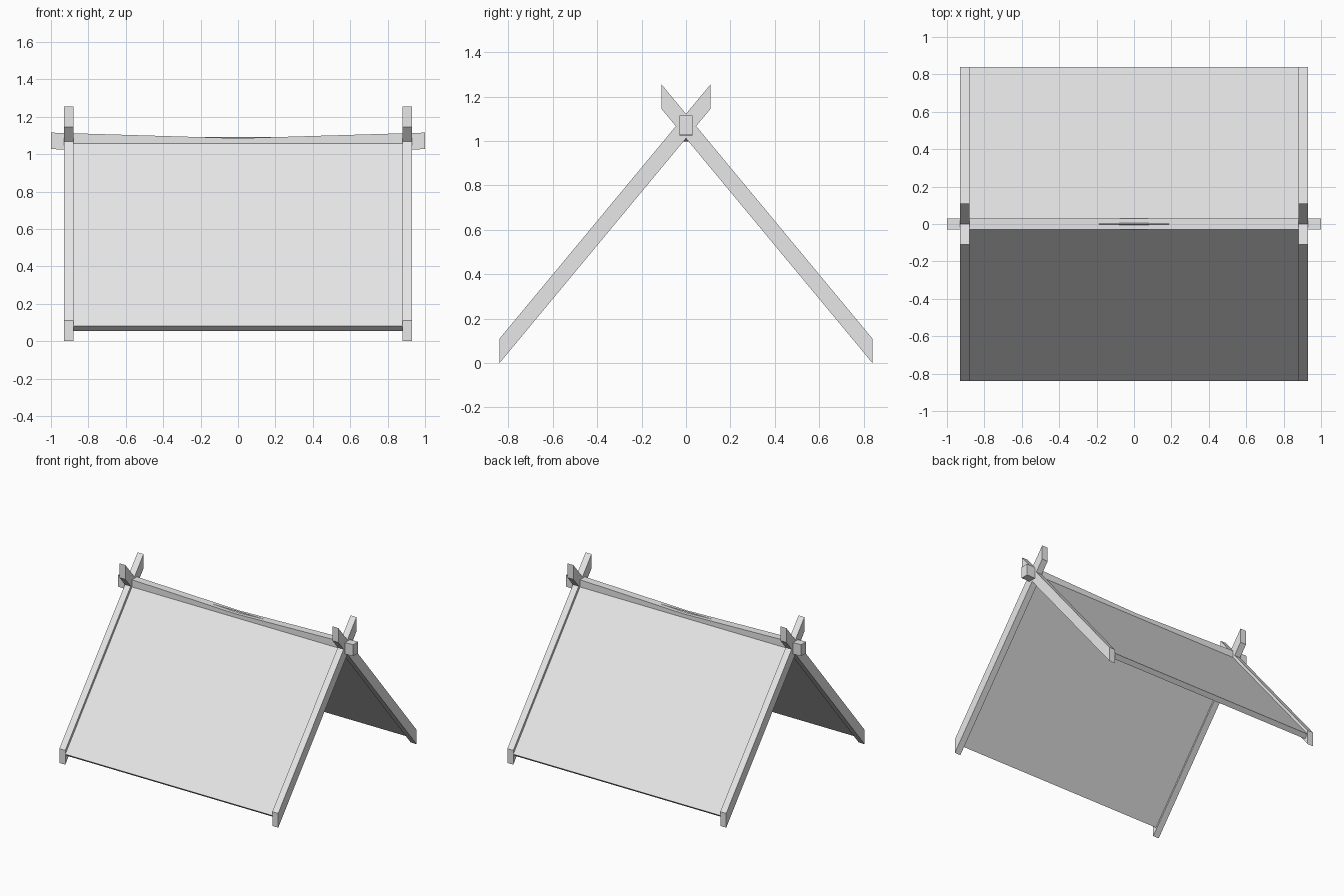
import bpy

cube = bpy.data.objects.get("Cube")
if cube:
    bpy.data.objects.remove(cube, do_unlink=True)

# One plain light grey for everything
grey = bpy.data.materials.new("light_grey")
grey.use_nodes = True
colour = (0.8, 0.8, 0.8, 1)
grey.diffuse_color = colour
grey.node_tree.nodes["Principled BSDF"].inputs["Base Color"].default_value = colour

SLOPE = 1.205
EAVE = 0.84


def loft(name, sections):
    """Closed solid through matching rings of points."""
    n = len(sections[0])
    verts = [p for ring in sections for p in ring]
    faces = [tuple(range(n)), tuple(range(len(verts) - n, len(verts)))]
    for s in range(len(sections) - 1):
        for i in range(n):
            j = (i + 1) % n
            faces.append((s * n + i, s * n + j, s * n + n + j, s * n + n + i))
    mesh = bpy.data.meshes.new(name)
    mesh.from_pydata(verts, [], faces)
    mesh.materials.append(grey)
    obj = bpy.data.objects.new(name, mesh)
    bpy.context.collection.objects.link(obj)
    # Make all normals point outward
    import bmesh
    bm = bmesh.new()
    bm.from_mesh(mesh)
    bmesh.ops.recalc_face_normals(bm, faces=bm.faces)
    bm.to_mesh(mesh)
    bm.free()
    return obj


def prism(name, profile, x0, x1):
    return loft(name, [[(x, y, z) for y, z in profile] for x in (x0, x1)])


def rise(y, base):
    return base + (y + EAVE) * SLOPE


for side, sy in (("front", 1), ("back", -1)):
    # Crossing gable rafters with plumb-cut ends
    tip = 0.11
    rafter = [(-EAVE, 0), (tip, rise(tip, 0)), (tip, rise(tip, 0.11)), (-EAVE, 0.11)]
    rafter = [(y * sy, z) for y, z in rafter]
    for end, sx in (("left", 1), ("right", -1)):
        prism(f"{side}_{end}_rafter", rafter, sx * 0.88, sx * 0.93)

    # Roof panel set between the rafters, square-cut at the eave
    foot = -EAVE + 0.03
    panel = [(-EAVE, 0.08), (foot, 0.055), (0, 0.055 - foot * SLOPE), (0, rise(0, 0.08))]
    prism(f"{side}_roof_panel", [(y * sy, z) for y, z in panel], -0.88, 0.88)

# Ridge beam sagging at the middle
rings = []
for x, top in ((-1, 1.115), (0, 1.085), (1, 1.115)):
    rings.append([(x, y, z) for y, z in
                  ((-0.03, top - 0.088), (0.03, top - 0.088), (0.03, top), (-0.03, top))])
loft("ridge_beam", rings)
